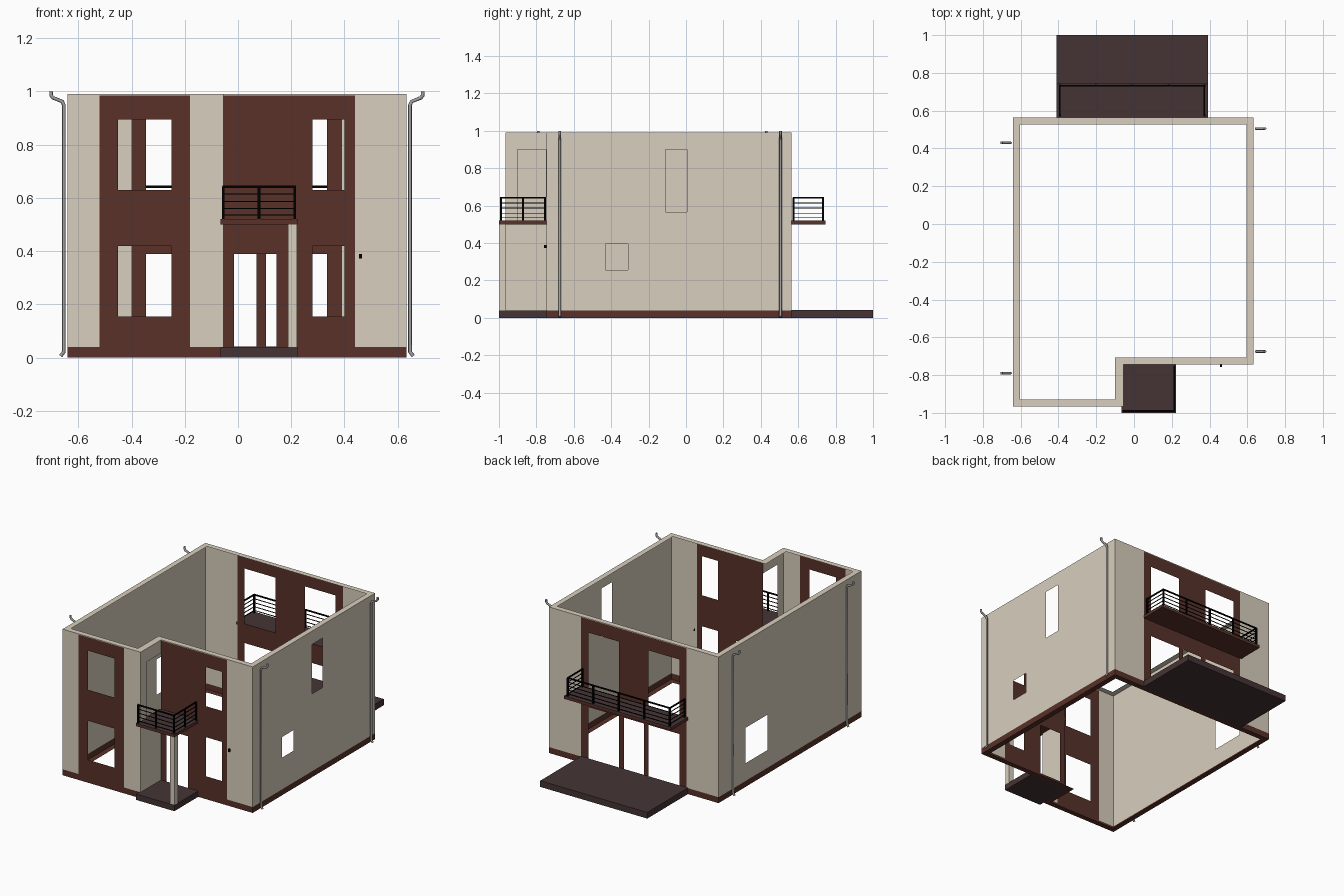
import bpy, bmesh
from mathutils import Vector

if "Cube" in bpy.data.objects:
    bpy.data.objects.remove(bpy.data.objects["Cube"])


def material(name, rgb):
    m = bpy.data.materials.new(name)
    m.diffuse_color = (*rgb, 1)
    m.use_nodes = True
    m.node_tree.nodes["Principled BSDF"].inputs["Base Color"].default_value = m.diffuse_color
    return m


BEIGE = material("beige_render", (0.69, 0.62, 0.51))
BROWN = material("brown_cladding", (0.098, 0.031, 0.022))
PAVING = material("dark_paving", (0.060, 0.034, 0.034))
BLACK = material("black_metal", (0.0, 0.0, 0.0))
GREY = material("grey_pipe", (0.36, 0.35, 0.35))

PLINTH, PANEL_TOP, TOP, THICK = 0.04, 0.985, 0.99, 0.037


def finish(name, bm, mats):
    me = bpy.data.meshes.new(name)
    bm.to_mesh(me)
    bm.free()
    for m in mats:
        me.materials.append(m)
    ob = bpy.data.objects.new(name, me)
    bpy.context.collection.objects.link(ob)
    return ob


def add_box(bm, lo, hi):
    vs = bmesh.ops.create_cube(bm, size=1)["verts"]
    for v in vs:
        v.co = Vector([lo[i] if v.co[i] < 0 else hi[i] for i in range(3)])


def box(name, lo, hi, mat, top_mat=None):
    bm = bmesh.new()
    add_box(bm, lo, hi)
    bm.normal_update()
    for f in bm.faces:
        f.material_index = 1 if top_mat and f.normal.z > 0.5 else 0
    return finish(name, bm, [mat] + ([top_mat] if top_mat else []))


def wall(name, axis, at, start, end, openings=(), panel=None):
    """Single-sheet wall made from a grid with the holes left out.
    Openings are (u0, u1, z0, z1); panel is the clad (u0, u1) range."""
    us = {start, end} | {u for o in openings for u in o[:2]} | set(panel or ())
    zs = sorted({0, PLINTH, PANEL_TOP, TOP} | {z for o in openings for z in o[2:]})
    us = sorted(us, reverse=end < start)
    bm = bmesh.new()

    def point(u, z):
        return bm.verts.new((u, at, z) if axis == "x" else (at, u, z))

    grid = [[point(u, z) for z in zs] for u in us]
    for i in range(len(us) - 1):
        for j in range(len(zs) - 1):
            u, z = (us[i] + us[i + 1]) / 2, (zs[j] + zs[j + 1]) / 2
            if any(o[0] < u < o[1] and o[2] < z < o[3] for o in openings):
                continue
            f = bm.faces.new((grid[i][j], grid[i + 1][j], grid[i + 1][j + 1], grid[i][j + 1]))
            clad = panel and panel[0] < u < panel[1] and z < PANEL_TOP
            f.material_index = 1 if z < PLINTH or clad else 0
    bmesh.ops.delete(bm, geom=[v for v in bm.verts if not v.link_faces], context="VERTS")
    return finish(name, bm, [BEIGE, BROWN])


# Outer walls, walked anticlockwise so faces point outward
X0, X1, XN, Y0, Y1, YN = -0.64, 0.632, -0.055, -0.965, 0.565, -0.745
LOW, HIGH = (0.155, 0.42), (0.63, 0.895)
wall("front_left_wall", "x", Y0, X0, XN,
     [(-0.45, -0.25, *LOW), (-0.45, -0.25, *HIGH)], (-0.52, -0.18))
wall("notch_side_wall", "y", XN, Y0, YN, [(-0.90, -0.748, 0.52, 0.90)])
wall("front_right_wall", "x", YN, XN, X1,
     [(0.28, 0.40, *LOW), (0.28, 0.40, *HIGH), (-0.015, 0.145, PLINTH, 0.39)], (XN, 0.44))
wall("right_wall", "y", X1, YN, Y1,
     [(-0.11, 0.005, 0.565, 0.90), (-0.43, -0.31, 0.255, 0.395)])
wall("back_wall", "x", Y1, X1, X0,
     [(-0.345, -0.115, PLINTH, 0.39), (-0.08, 0.07, PLINTH, 0.39), (0.105, 0.335, PLINTH, 0.39),
      (-0.345, -0.115, 0.52, 0.895), (0.105, 0.335, 0.52, 0.895)], (-0.40, 0.39))
wall("left_wall", "y", X0, Y1, Y0, [(0.04, 0.275, 0.16, 0.40)])

# Flat rings along the top and bottom of the walls, reaching inward
T = THICK
OUTER = [(X0, Y0), (XN, Y0), (XN, YN), (X1, YN), (X1, Y1), (X0, Y1)]
INNER = [(X0 + T, Y0 + T), (XN - T - 0.008, Y0 + T), (XN - T - 0.008, YN + T),
         (X1 - T, YN + T), (X1 - T, Y1 - T), (X0 + T, Y1 - T)]


def ring(name, z, up, mat):
    bm = bmesh.new()
    outer = [bm.verts.new((*p, z)) for p in OUTER]
    inner = [bm.verts.new((*p, z)) for p in INNER]
    for i in range(6):
        j = (i + 1) % 6
        quad = [outer[i], outer[j], inner[j], inner[i]]
        bm.faces.new(quad if up else quad[::-1])
    finish(name, bm, [mat])


ring("wall_top_rim", TOP, True, BEIGE)
ring("wall_bottom_rim", 0, False, BROWN)

# Porch, terrace, balconies and porch column
box("front_porch", (-0.065, -1.0, 0), (0.223, YN, 0.04), PAVING)
box("back_terrace", (-0.41, Y1, 0), (0.393, 1.0, 0.042), PAVING)
box("front_balcony_slab", (-0.065, -1.0, 0.5), (0.223, YN, 0.52), BROWN, PAVING)
box("back_balcony_slab", (-0.41, Y1, 0.5), (0.393, 0.745, 0.52), BROWN, PAVING)
box("porch_column", (0.187, -0.997, 0.04), (0.222, -0.962, 0.5), BEIGE)
box("door_bell", (0.455, -0.758, 0.373), (0.465, YN, 0.39), BLACK)


# Balcony railings: square posts, thin rails and a thicker handrail
def railing(name, runs):
    bm = bmesh.new()

    def bar(a, b, r):
        lo = [min(a[i], b[i]) - r for i in range(3)]
        hi = [max(a[i], b[i]) + r for i in range(3)]
        add_box(bm, lo, hi)

    for (x0, y0), (x1, y1), bays in runs:
        for z, r in ((0.535, 0.002), (0.56, 0.002), (0.587, 0.002), (0.614, 0.002), (0.642, 0.004)):
            bar((x0, y0, z), (x1, y1, z), r)
        for i in range(bays + 1):
            t = i / bays
            x, y = x0 + (x1 - x0) * t, y0 + (y1 - y0) * t
            bar((x, y, 0.525), (x, y, 0.638), 0.005)
    finish(name, bm, [BLACK])


railing("front_railing", [((-0.055, -0.99), (0.213, -0.99), 2), ((0.213, -0.99), (0.213, -0.753), 2)])
railing("back_railing", [((-0.392, 0.575), (-0.392, 0.733), 1), ((-0.392, 0.733), (0.373, 0.733), 4),
                         ((0.373, 0.733), (0.373, 0.575), 1)])

# Rain downpipes with a kicked foot and a swan neck at the top
PIPE = [(0.026, 0.006), (0.014, 0.022), (0.014, 0.948), (0.02, 0.962),
        (0.055, 0.976), (0.062, 0.985), (0.062, 1.0)]
for n, (wx, s, y) in enumerate([(X1, 1, -0.675), (X1, 1, 0.505), (X0, -1, -0.79), (X0, -1, 0.43)]):
    cu = bpy.data.curves.new(f"downpipe_{n + 1}", "CURVE")
    cu.dimensions = "3D"
    cu.bevel_depth, cu.bevel_resolution, cu.use_fill_caps = 0.007, 2, True
    sp = cu.splines.new("POLY")
    sp.points.add(len(PIPE) - 1)
    for p, (d, z) in zip(sp.points, PIPE):
        p.co = (wx + s * d, y, z, 1)
    cu.materials.append(GREY)
    bpy.context.collection.objects.link(bpy.data.objects.new(cu.name, cu))
